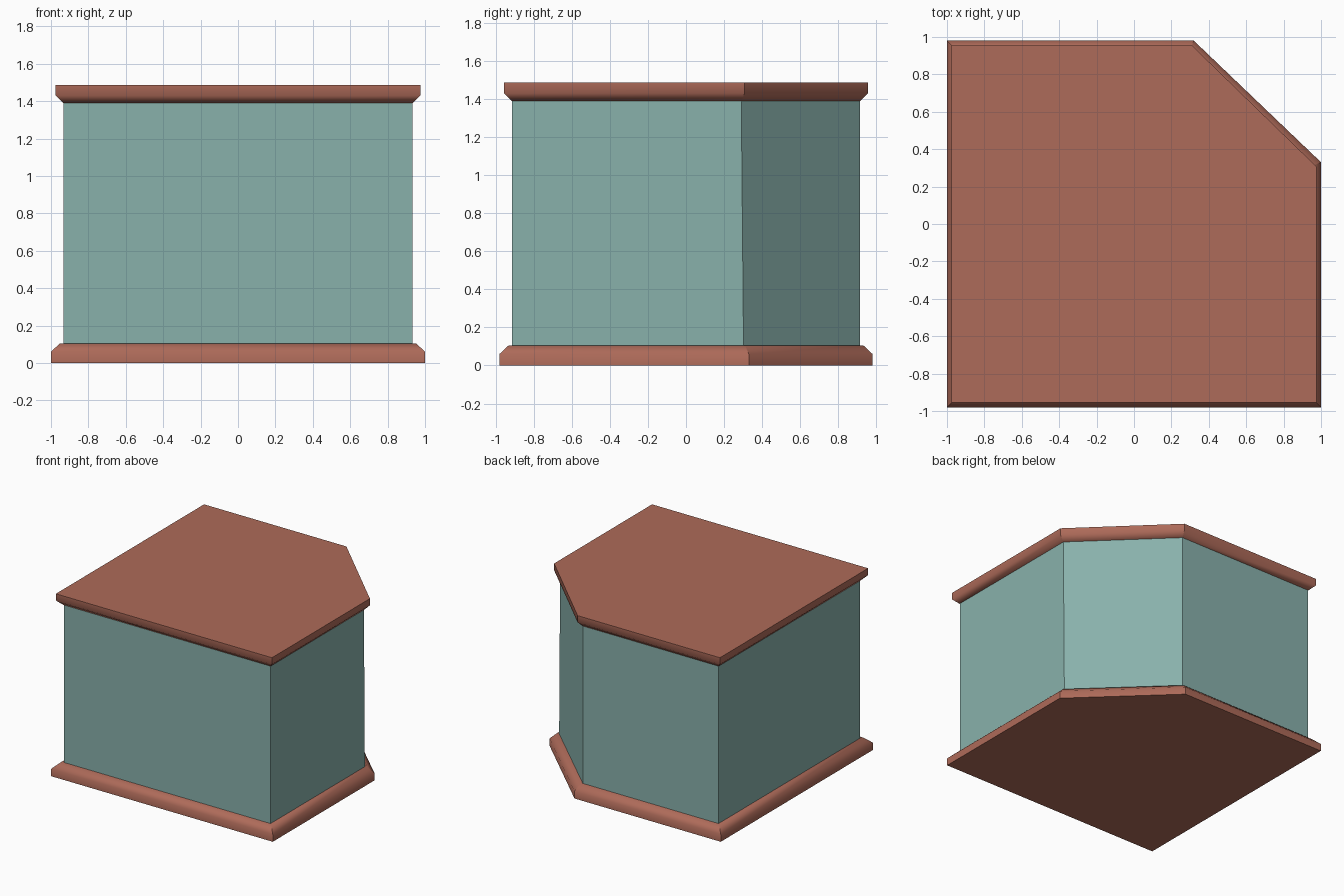
import bpy, bmesh
from math import radians

cube = bpy.data.objects.get("Cube")
if cube:
    bpy.data.objects.remove(cube, do_unlink=True)


def make_material(name, colour):
    mat = bpy.data.materials.new(name)
    mat.use_nodes = True
    mat.diffuse_color = (*colour, 1)
    mat.node_tree.nodes["Principled BSDF"].inputs["Base Color"].default_value = (*colour, 1)
    return mat


brick = make_material("brick red", (0.42, 0.145, 0.10))
teal = make_material("dusty teal", (0.25, 0.44, 0.41))


def outline(inset, shift=0.0):
    """Five-sided plan with one cut corner, moved inward by inset."""
    x, y = 1 - inset, 0.98 - inset
    slide = inset * 0.414
    return [(-x, -y), (x, -y), (x, 0.33 - slide - shift), (0.32 - slide, y), (-x, y)]


def build(name, rings, mat, smooth=False):
    """Stack plan outlines given as (z, inset, shift) into a closed solid."""
    bm = bmesh.new()
    loops = [[bm.verts.new((x, y, z)) for x, y in outline(inset, shift)]
             for z, inset, shift in rings]
    for low, high in zip(loops, loops[1:]):
        for i in range(len(low)):
            j = (i + 1) % len(low)
            bm.faces.new((low[i], low[j], high[j], high[i]))
    bm.faces.new(loops[0][::-1])
    bm.faces.new(loops[-1])
    mesh = bpy.data.meshes.new(name)
    bm.to_mesh(mesh)
    bm.free()
    mesh.materials.append(mat)
    obj = bpy.data.objects.new(name, mesh)
    bpy.context.collection.objects.link(obj)
    if smooth:
        # Soften the moulding along its length, keep the corners crisp
        mesh.shade_smooth()
        mesh.set_sharp_from_angle(angle=radians(60))
        for edge in mesh.edges:
            a, b = (mesh.vertices[v].co for v in edge.vertices)
            if abs(a.z - b.z) > 0.01:
                edge.use_edge_sharp = True
    return obj


# Base moulding, walls and top moulding
build("base_trim", [(0, 0, 0), (0.06, 0, 0), (0.105, 0.048, 0)], brick, True)
build("walls", [(0.09, 0.067, 0), (1.41, 0.067, 0.012)], teal)
build("top_trim", [(1.39, 0.065, 0.012), (1.43, 0.025, 0.012), (1.485, 0.025, 0.012)],
      brick, True)
